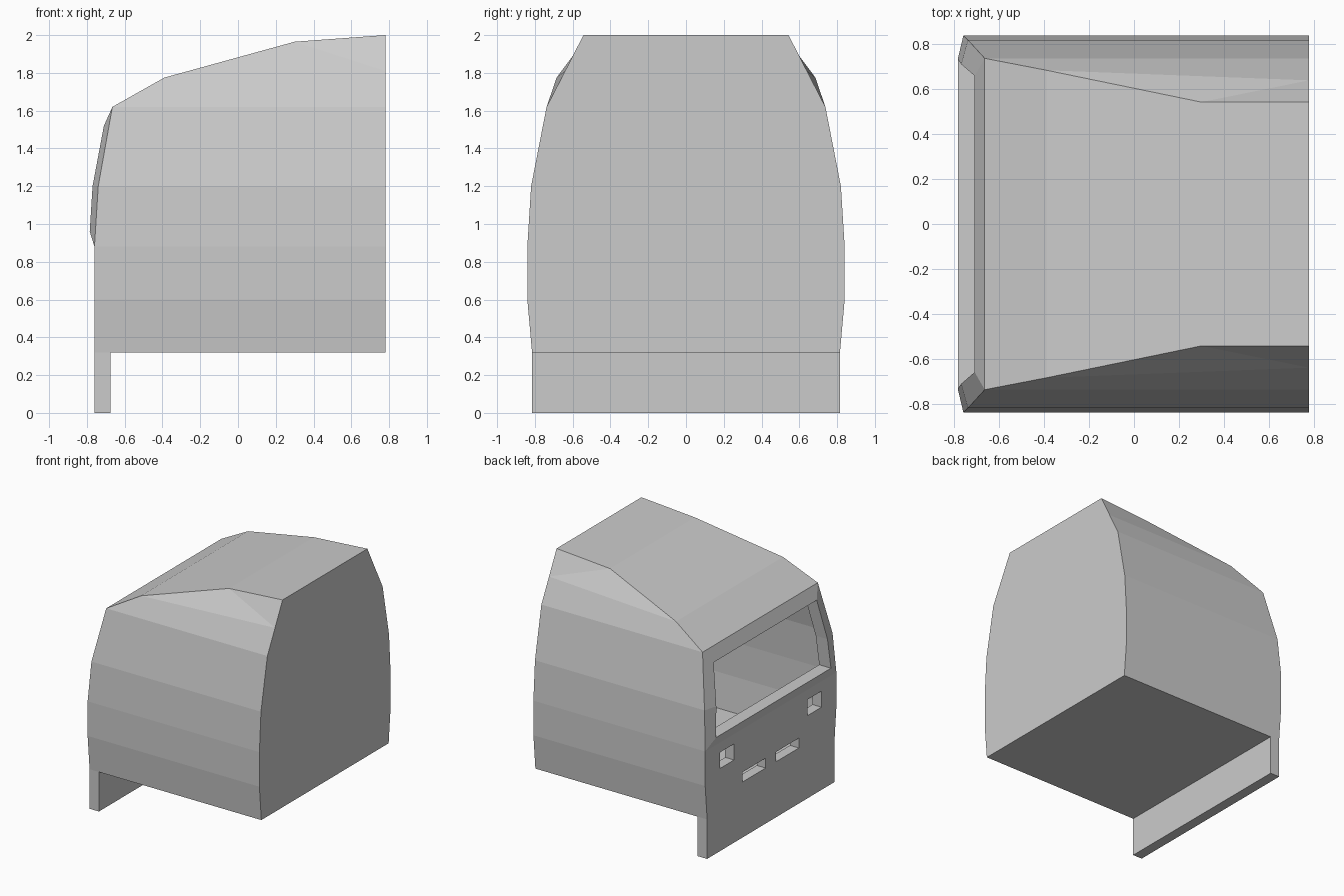
import bpy, bmesh

if "Cube" in bpy.data.objects:
    bpy.data.objects.remove(bpy.data.objects["Cube"])

BACK = 0.78          # rear wall x
FRONT = -0.76        # lower front panel x
RIM = 0.08           # depth of the lamp recesses

bm = bmesh.new()


def face(pts):
    return bm.faces.new([bm.verts.new(p) for p in pts])


def both(pts):
    """Face plus its mirror image across y = 0."""
    face(pts)
    face([(x, -y, z) for x, y, z in reversed(pts)])


def rim(loop, depth):
    """Walls running inwards from an opening."""
    for a, b in zip(loop, loop[1:] + loop[:1]):
        face([a, b, (b[0] + depth, b[1], b[2]), (a[0] + depth, a[1], a[2])])


def half_width(z):
    return min(0.84, 0.815 + 0.025 * (z - 0.32) / 0.28)


# Lower side levels and front panel grid
zs = [0.32, 0.45, 0.53, 0.60, 0.67, 0.80, 0.88]
ys = [0.065, 0.36, 0.47, 0.65]
ys = [-y for y in reversed(ys)] + ys

# Front side edge, windscreen edge and roof edge (x, y, z)
side = [(FRONT, half_width(z), z) for z in zs] + [(-0.74, 0.82, 1.2), (-0.665, 0.738, 1.62)]
screen = [(-0.785, 0.735, 0.96), (-0.77, 0.712, 1.2), (-0.71, 0.66, 1.52)]
roof = [side[-1], (-0.39, 0.685, 1.775), (0.30, 0.543, 1.965), (BACK, 0.543, 2.0)]
back_mid = (BACK, 0.64, 1.81)

# Side walls
for a, b in zip(side, side[1:]):
    both([a, b, (BACK, b[1], b[2]), (BACK, a[1], a[2])])
corner = (BACK, side[-1][1], side[-1][2])
both([roof[0], roof[1], back_mid, corner])
both([roof[1], roof[2], back_mid])
both([roof[2], roof[3], back_mid])

# Roof panels
for a, b in zip(roof, roof[1:]):
    face([a, b, (b[0], -b[1], b[2]), (a[0], -a[1], a[2])])

# Rear wall and floor
rear = [(BACK, y, z) for _, y, z in side] + [back_mid, roof[3]]
face(rear + [(x, -y, z) for x, y, z in reversed(rear)])
w = half_width(0.32)
front_row = [(FRONT, y, 0.32) for y in [-w] + ys + [w]]
face(front_row + [(BACK, w, 0.32), (BACK, -w, 0.32)])

# Lower front panel with lamp openings
for i, (z0, z1) in enumerate(zip(zs, zs[1:])):
    low = [-half_width(z0)] + ys + [half_width(z0)]
    top = [-half_width(z1)] + ys + [half_width(z1)]
    for j in range(len(low) - 1):
        cell = [(FRONT, low[j], z0), (FRONT, low[j + 1], z0),
                (FRONT, top[j + 1], z1), (FRONT, top[j], z1)]
        if (i == 4 and j in (1, 7)) or (i == 1 and j in (3, 5)):
            rim(cell, RIM)
        else:
            face(cell)

# Strip under the windscreen, pillars and header
s = screen[0]
face([(FRONT, y, 0.88) for y in [-0.84] + ys + [0.84]] + [s, (s[0], -s[1], s[2])])
pillar = side[-3:]
for i in range(2):
    both([pillar[i], pillar[i + 1], screen[i + 1], screen[i]])
t, r = screen[-1], roof[0]
face([t, r, (r[0], -r[1], r[2]), (t[0], -t[1], t[2])])

# Windscreen opening reveal
rim(screen + [(x, -y, z) for x, y, z in reversed(screen)], 0.105)

bmesh.ops.remove_doubles(bm, verts=bm.verts, dist=0.0005)
bmesh.ops.recalc_face_normals(bm, faces=bm.faces)
mesh = bpy.data.meshes.new("cab_shell")
bm.to_mesh(mesh)
bm.free()
bpy.context.collection.objects.link(bpy.data.objects.new("cab_shell", mesh))

# Front bumper
bpy.ops.mesh.primitive_cube_add(size=1, location=(-0.718, 0, 0.16))
bumper = bpy.context.object
bumper.name = "front_bumper"
bumper.scale = (0.084, 1.63, 0.32)
